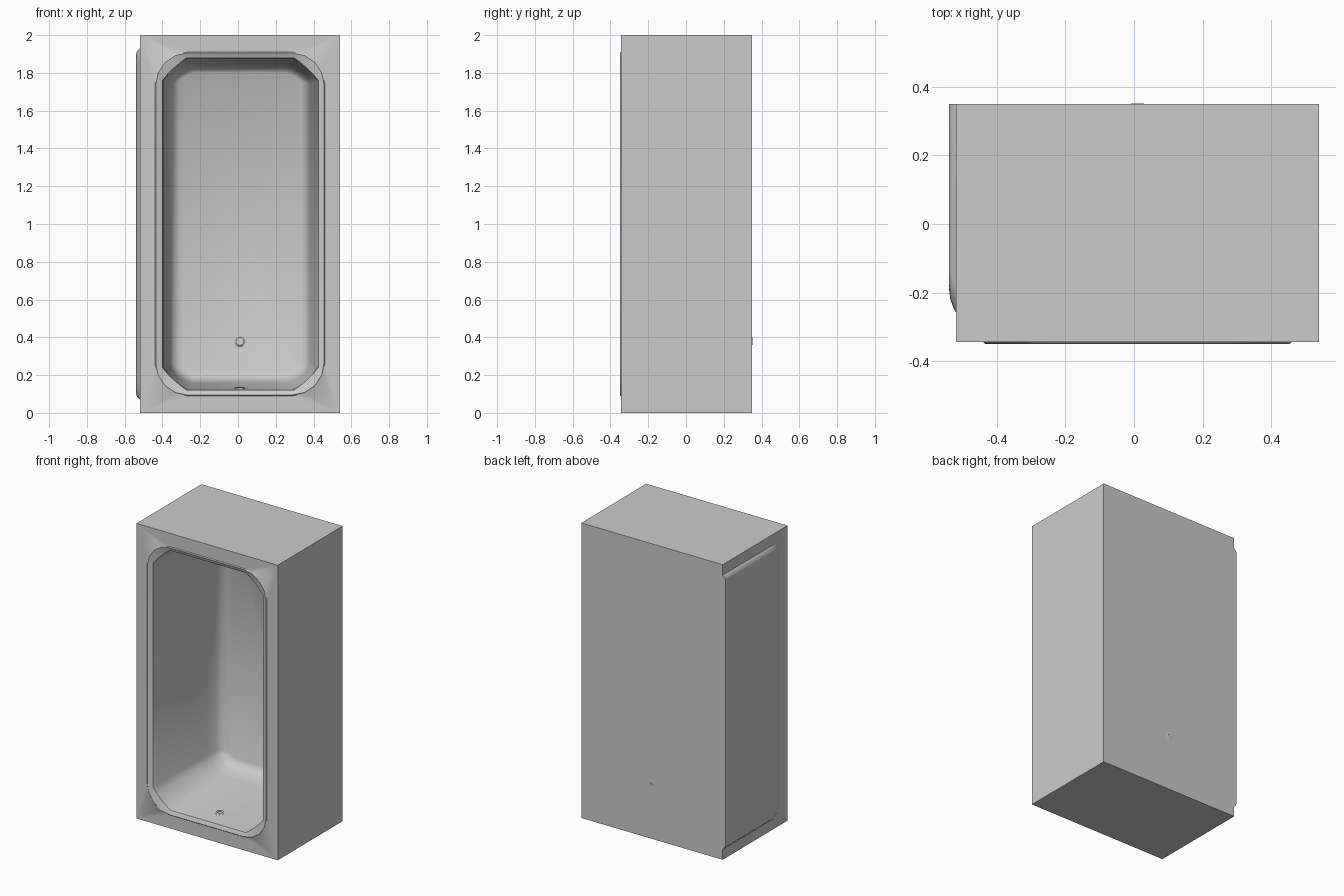
import bpy, bmesh, math
from mathutils import Matrix

if "Cube" in bpy.data.objects:
    bpy.data.objects.remove(bpy.data.objects["Cube"])


def corner_loop(u0, u1, v0, v1, cu=0.0, cv=0.0, rnd=1.0, k=5, corners=(1, 1, 1, 1)):
    """Rectangle with cut corners; rnd=1 gives arcs, rnd=0 straight chamfers."""
    pts = []
    for i, (u, v, su, sv) in enumerate([(u1, v1, 1, 1), (u0, v1, -1, 1),
                                        (u0, v0, -1, -1), (u1, v0, 1, -1)]):
        a, b = cu * corners[i], cv * corners[i]
        for j in range(k):
            t = j / (k - 1)
            if su != sv:
                t = 1 - t
            c = math.cos(t * math.pi / 2) * rnd + (1 - t) * (1 - rnd)
            s = math.sin(t * math.pi / 2) * rnd + t * (1 - rnd)
            pts.append((u - su * a * (1 - c), v - sv * b * (1 - s)))
    return pts


def finish(bm, name, angle):
    bmesh.ops.remove_doubles(bm, verts=bm.verts, dist=1e-5)
    bmesh.ops.recalc_face_normals(bm, faces=bm.faces)
    me = bpy.data.meshes.new(name)
    bm.to_mesh(me)
    bm.free()
    ob = bpy.data.objects.new(name, me)
    bpy.context.collection.objects.link(ob)
    bpy.ops.object.select_all(action='DESELECT')
    ob.select_set(True)
    bpy.context.view_layer.objects.active = ob
    bpy.ops.object.shade_smooth_by_angle(angle=math.radians(angle))
    return ob


def loft(name, rings, angle=40):
    """Skin a list of equal-length 3D rings and cap both ends."""
    bm = bmesh.new()
    vs = [[bm.verts.new(p) for p in r] for r in rings]
    n = len(vs[0])
    for a, b in zip(vs, vs[1:]):
        for i in range(n):
            j = (i + 1) % n
            bm.faces.new((a[i], a[j], b[j], b[i]))
    bm.faces.new(vs[0])
    bm.faces.new(vs[-1])
    return finish(bm, name, angle)


def xz(y, *args):
    return [(u, y, v) for u, v in corner_loop(*args)]


def washer(name, profile, matrix, seg=12):
    """Closed (radius, height) profile spun about local z."""
    bm = bmesh.new()
    rings = [[bm.verts.new((r * math.cos(2 * math.pi * i / seg),
                            r * math.sin(2 * math.pi * i / seg), h))
              for r, h in profile] for i in range(seg)]
    m = len(profile)
    for i in range(seg):
        a, b = rings[i], rings[(i + 1) % seg]
        for j in range(m):
            bm.faces.new((a[j], a[(j + 1) % m], b[(j + 1) % m], b[j]))
    bm.transform(matrix)
    return finish(bm, name, 35)


# Tub body: outer box, front rim, raised lip and deep basin in one skin
loft("tub_body", [
    xz(0.35, -0.52, 0.54, 0, 2),
    xz(-0.345, -0.52, 0.54, 0, 2),
    xz(-0.345, -0.44, 0.46, 0.09, 1.91, 0.17, 0.17),
    xz(-0.350, -0.435, 0.455, 0.095, 1.905, 0.168, 0.168),
    xz(-0.338, -0.40, 0.425, 0.12, 1.88, 0.13, 0.12, 0.2),
    xz(-0.30, -0.395, 0.42, 0.125, 1.877, 0.13, 0.12, 0.4),
    xz(0.20, -0.37, 0.385, 0.155, 1.85, 0.12, 0.11, 0.6),
    xz(0.28, -0.358, 0.372, 0.17, 1.838, 0.11, 0.09, 0.6),
    xz(0.315, -0.34, 0.357, 0.19, 1.82, 0.10, 0.07, 0.5),
    xz(0.33, -0.31, 0.33, 0.22, 1.80, 0.08, 0.04, 0.3),
])


# Raised panel on the left side, rounded at its front corners only
def yz(x, y0, z0, z1, r):
    return [(x, u, v) for u, v in
            corner_loop(y0, 0.35, z0, z1, r, r, 1.0, 5, (0, 1, 1, 0))]


loft("side_panel", [
    yz(-0.519, -0.26, 0.07, 1.93, 0.08),
    yz(-0.527, -0.245, 0.077, 1.923, 0.08),
    yz(-0.536, -0.22, 0.088, 1.912, 0.08),
    yz(-0.540, -0.19, 0.105, 1.895, 0.08),
])

# Drain and overflow fittings, inside and outside the shell
ring = [(0.013, -0.004), (0.013, 0.003), (0.022, 0.005), (0.030, 0.001), (0.030, -0.004)]
small = [(r * 0.75, h * 0.5) for r, h in ring]
T, R = Matrix.Translation, Matrix.Rotation
to_front, to_back = R(math.pi / 2, 4, 'X'), R(-math.pi / 2, 4, 'X')
washer("drain_ring", ring, T((0.01, 0.33, 0.38)) @ to_front)
washer("drain_outlet", small, T((0.01, 0.3495, 0.38)) @ to_back)
washer("overflow_ring", ring, T((0.01, -0.21, 0.131)) @ R(math.radians(3.4), 4, 'X'))
washer("overflow_outlet", small, T((0.01, -0.21, 0.002)) @ R(math.pi, 4, 'X'))
